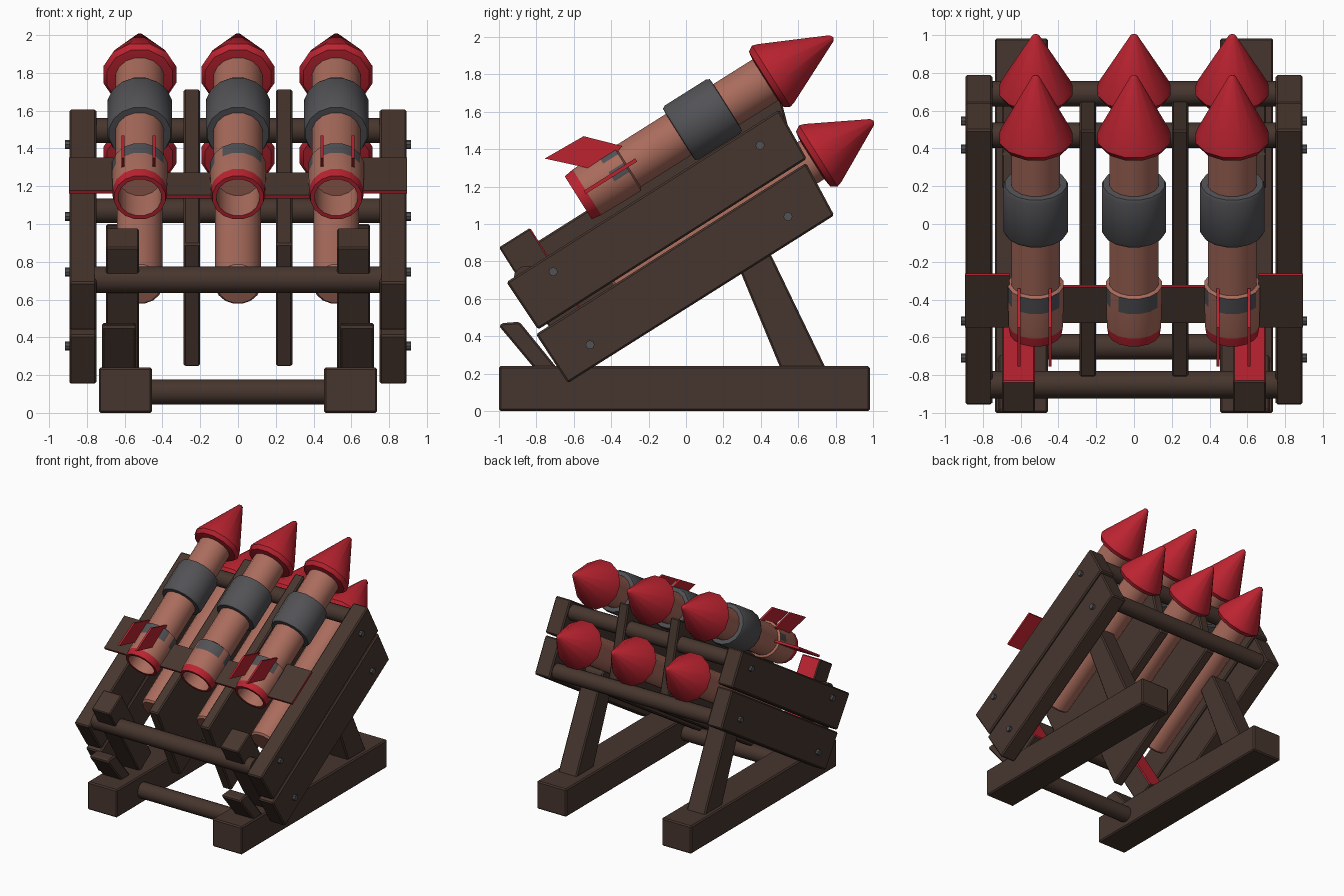
import bpy, bmesh, math
from mathutils import Matrix, Vector

if "Cube" in bpy.data.objects:
    bpy.data.objects.remove(bpy.data.objects["Cube"])

A = math.radians(32.2)
TILT = Matrix.Rotation(A, 4, 'X')      # rack frame: x, u along rockets, v perpendicular
FLAT = Matrix.Identity(4)


def material(name, rgb):
    m = bpy.data.materials.new(name)
    m.diffuse_color = (*rgb, 1)
    m.use_nodes = True
    m.node_tree.nodes["Principled BSDF"].inputs["Base Color"].default_value = m.diffuse_color
    return m


WOOD = material("dark_wood", (0.062, 0.036, 0.027))
CLAY = material("clay_body", (0.40, 0.150, 0.108))
RED = material("red_paint", (0.50, 0.017, 0.030))
GREY = material("grey_metal", (0.085, 0.085, 0.093))


def finish(name, bm, mats, matrix=FLAT, bevel=0, smooth=False):
    bmesh.ops.recalc_face_normals(bm, faces=bm.faces)
    bmesh.ops.transform(bm, matrix=matrix, verts=bm.verts)
    me = bpy.data.meshes.new(name)
    bm.to_mesh(me)
    bm.free()
    for m in mats:
        me.materials.append(m)
    ob = bpy.data.objects.new(name, me)
    bpy.context.collection.objects.link(ob)
    if bevel:
        b = ob.modifiers.new("bevel", 'BEVEL')
        b.width, b.segments = bevel, 1
    if smooth:
        bpy.ops.object.select_all(action='DESELECT')
        ob.select_set(True)
        bpy.context.view_layer.objects.active = ob
        bpy.ops.object.shade_smooth_by_angle(angle=math.radians(35))
    return ob


def slab(name, pts, x0, x1, mats=(WOOD,), matrix=FLAT, bevel=0.01, rule=None):
    """Extrude a side outline (second, third axis) from x0 to x1."""
    bm = bmesh.new()
    a = [bm.verts.new((x0, *p)) for p in pts]
    b = [bm.verts.new((x1, *p)) for p in pts]
    bm.faces.new(a)
    bm.faces.new(b)
    n = len(pts)
    for i in range(n):
        bm.faces.new((a[i], a[(i + 1) % n], b[(i + 1) % n], b[i]))
    bmesh.ops.recalc_face_normals(bm, faces=bm.faces)
    if rule:
        for f in bm.faces:
            f.material_index = rule(f.normal)
    return finish(name, bm, mats, matrix, bevel)


def rect(a0, a1, b0, b1):
    return [(a0, b0), (a1, b0), (a1, b1), (a0, b1)]


def lathe(name, prof, x, v, mats, segs=16, rule=None):
    """Spin a (u, radius) profile round a rocket axis."""
    bm = bmesh.new()
    rings = []
    for u, r in prof:
        rings.append([bm.verts.new((x + r * math.sin(2 * math.pi * (i + .5) / segs), u,
                                    v + r * math.cos(2 * math.pi * (i + .5) / segs)))
                      for i in range(segs)])
    for k in range(len(rings) - 1):
        for i in range(segs):
            j = (i + 1) % segs
            f = bm.faces.new((rings[k][i], rings[k][j], rings[k + 1][j], rings[k + 1][i]))
            if rule:
                f.material_index = rule(k, i)
    for ring in (rings[0], rings[-1]):
        bm.faces.new(ring)
    return finish(name, bm, mats, TILT, smooth=True)


def bar(name, y, z, r, half, mat=WOOD, x=0, segs=14):
    bm = bmesh.new()
    bmesh.ops.create_cone(bm, cap_ends=True, segments=segs, radius1=r, radius2=r, depth=2 * half,
                          matrix=Matrix.Translation((x, y, z)) @ Matrix.Rotation(math.pi / 2, 4, 'Y'))
    return finish(name, bm, [mat], smooth=True)


# rockets: upper row with band and flared tail, lower row plain
def nose(x, v, tip, base):
    lathe("nose_cone", [(base - .02, .12), (base - .012, .18), (base + .02, .2),
                        (base + .05, .19), (tip - .01, .02), (tip, .004)], x, v, [RED], 12)


TAIL = [(.32, .115), (.12, .115), (.12, .138), (.175, .146), (.33, .15), (.425, .15), (.435, .13)]


def tail_rule(k, i):
    if k in (1, 2):
        return 1
    if k == 4 and i in (0, 1, 3, 12, 14, 15):   # worn grey patches on top
        return 2
    return 0


for x in (-.52, 0, .52):
    nose(x, 1.272, 1.73, 1.32)
    lathe("upper_rocket_body", [(.42, .132), (1.33, .132)], x, 1.272, [CLAY])
    lathe("metal_band", [(.755, .135), (.757, .165), (.775, .174), (1.035, .174),
                         (1.053, .165), (1.055, .135)], x, 1.272, [GREY])
    lathe("rocket_tail", TAIL, x, 1.272, [CLAY, RED, GREY], rule=tail_rule)
    nose(x, .777, 1.675, 1.305)
    lathe("lower_rocket_body", [(.03, .11), (.045, .124), (1.31, .124)], x, .777, [CLAY])

# fins: flat wood-topped plates and upright red plates
top_wood = lambda n: 0 if n.z > .5 else 1
for s in (-1, 1):
    slab("outer_side_fin", rect(.165, .49, 1.268, 1.288), s * .66, s * .895,
         (WOOD, RED), TILT, 0, top_wood)
    slab("inner_side_fin", rect(.17, .395, 1.235, 1.255), s * .12, s * .40,
         (WOOD, RED), TILT, 0, top_wood)
    for x in (.445, .61):
        slab("upright_fin", [(.08, 1.545), (.32, 1.535), (.467, 1.38), (.29, 1.338)],
             s * x - .008, s * x + .008, (RED,), TILT, 0)

for s in (-1, 1):
    # side planks of the rack
    slab("upper_side_plank", [(-.445, 1.095), (-.437, .79), (1.265, .797), (1.28, 1.098)],
         s * .75, s * .893, matrix=TILT)
    slab("lower_side_plank", [(-.46, .775), (-.455, .463), (1.228, .463), (1.25, .78)],
         s * .75, s * .893, matrix=TILT)
    # dividers between rockets
    slab("divider", [(-.21, 1.19), (-.29, .47), (1.10, .47), (1.335, 1.19)],
         s * .2, s * .288, matrix=TILT)
    # stop post with a red inner end
    slab("stop_post", rect(-.38, -.183, .5, 1.273), s * .525, s * .70, (WOOD, RED), TILT, .008,
         lambda n: 1 if n.y > .5 else 0)
    # base rail, rear leg and front brace
    slab("base_rail", rect(-1, .983, 0, .24), s * .455, s * .737)
    slab("rear_leg", [(.55, .12), (.80, .12), (.375, 1.0), (.185, 1.0)], s * .525, s * .70)
    slab("front_brace", [(-1, .455), (-.985, .47), (-.89, .477), (-.60, .12), (-.72, .12)],
         s * .54, s * .72)
    # bolts
    for y, z in ((-.71, .745), (.396, 1.42), (.545, 1.04), (-.513, .354)):
        bar("bolt", y, z, .024, .02, GREY, s * .896, 8)

# round cross bars
bar("front_rack_bar", -.85, .705, .073, .76)
bar("upper_back_bar", .47, 1.495, .067, .76)
bar("lower_back_bar", .69, 1.07, .067, .76)
bar("base_bar", -.65, .11, .068, .5)
